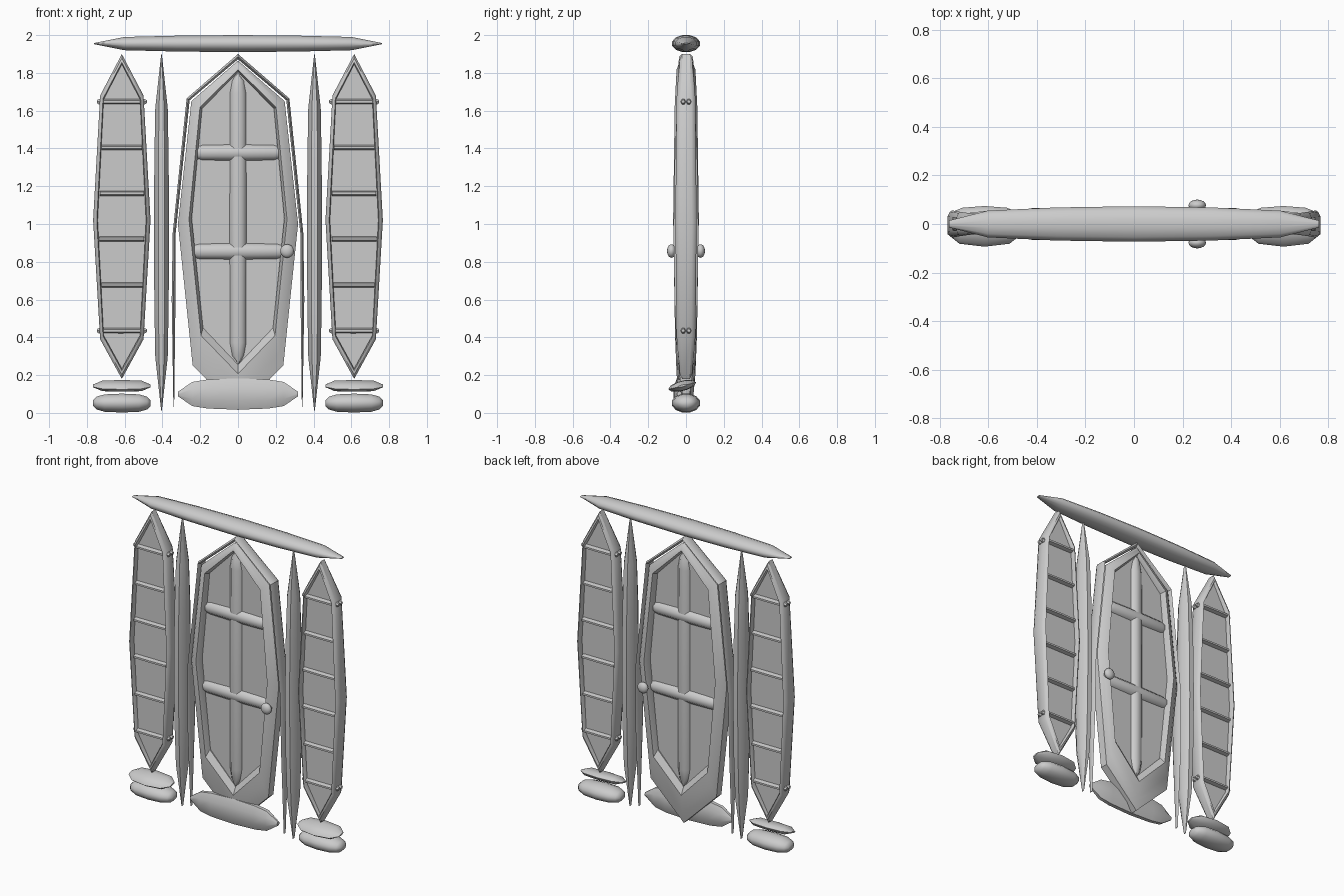
import bpy, bmesh, math
from mathutils import Vector, Matrix

cube = bpy.data.objects.get("Cube")
if cube:
    bpy.data.objects.remove(cube)

grey = bpy.data.materials.new("plain_grey")
grey.use_nodes = True
GREY = (0.6, 0.6, 0.6, 1)
grey.diffuse_color = GREY
grey.node_tree.nodes["Principled BSDF"].inputs["Base Color"].default_value = GREY


def finish(name, bm, angle=35):
    bmesh.ops.recalc_face_normals(bm, faces=bm.faces)
    mesh = bpy.data.meshes.new(name)
    bm.to_mesh(mesh)
    bm.free()
    mesh.materials.append(grey)
    ob = bpy.data.objects.new(name, mesh)
    bpy.context.collection.objects.link(ob)
    bpy.ops.object.select_all(action="DESELECT")
    ob.select_set(True)
    bpy.context.view_layer.objects.active = ob
    bpy.ops.object.shade_smooth_by_angle(angle=math.radians(angle))
    return ob


def loft(name, rings, closed=False, angle=35):
    """Skin a list of equal rings; closed joins the last ring to the first."""
    bm = bmesh.new()
    rows = [[bm.verts.new(p) for p in ring] for ring in rings]
    n = len(rows[0])
    pairs = list(zip(rows, rows[1:])) + ([(rows[-1], rows[0])] if closed else [])
    for a, b in pairs:
        for i in range(n):
            j = (i + 1) % n
            bm.faces.new((a[i], a[j], b[j], b[i]))
    if not closed:
        bm.faces.new(rows[0])
        bm.faces.new(rows[-1])
    return finish(name, bm, angle)


def spindle(name, axis, centre, sections, sides=12, tilt=0, angle=50):
    """Tapered bar along x or z; each section is (position, half width, half depth)."""
    rot = Matrix.Rotation(tilt, 3, "X")
    flat = math.cos(math.pi / sides)
    rings = []
    for t, w, d in sections:
        ring = []
        for i in range(sides):
            a = 2 * math.pi * (i + 0.5) / sides
            u, v = w * math.cos(a) / flat, d * math.sin(a) / flat
            p = Vector((t, v, u) if axis == "X" else (u, v, t))
            ring.append(Vector(centre) + rot @ p)
        rings.append(ring)
    return loft(name, rings, angle=angle)


def mirrored(half):
    """Full symmetric outline from tip to tip, given the +x half."""
    return half + [(-p[0], *p[1:]) for p in reversed(half[1:-1])]


def frame(name, cx, outer, inner, section):
    """Pointed frame; outer points are (x, z, half depth), section is (inward, depth)."""
    rings = []
    for (ox, oz, d), (ix, iz) in zip(outer, inner):
        rings.append([(cx + ox + (ix - ox) * f, k * d, oz + (iz - oz) * f)
                      for f, k in section])
    return loft(name, rings, closed=True)


def pane(name, cx, outline, half):
    rings = [[(cx + x, y, z) for x, z in outline] for y in (-half, half)]
    return loft(name, rings)


def symmetric(length, *steps):
    """Spindle sections mirrored about the middle; steps run from middle to tip."""
    full = [(-t, w, d) for t, w, d in reversed(steps) if t > 0] + list(steps)
    return [(t * length, w, d) for t, w, d in full]


def two_sided(front):
    """Frame cross-section with matching front and back."""
    return [(f, -k) for f, k in front] + [(f, k) for f, k in reversed(front)]


# Door: kite-ended slab with a recessed panel
door_outer = mirrored([(0, 1.865, .05), (.247, 1.65, .06), (.318, 1.0, .068),
                       (.24, .25, .058), (0, .015, .05)])
door_inner = mirrored([(0, 1.805), (.19, 1.61), (.245, 1.03), (.185, .45), (0, .255)])
frame("door_frame", 0, door_outer, door_inner,
      two_sided([(0, .45), (.35, .8), (.8, 1), (1, .5)]))
pane("door_panel", 0, door_inner, .022)

# Door bars
spindle("door_upright", "Z", (0, 0, 1.03),
        symmetric(.775, (0, .047, .046), (.85, .047, .044), (.94, .036, .038), (1, .004, .025)), 8)
for label, z, reach in (("upper", 1.378, .222), ("lower", .855, .242)):
    spindle(label + "_door_rail", "X", (0, 0, z),
            symmetric(reach, (0, .045, .048), (.85, .042, .046), (1, .036, .035)), 8)

# Door knobs on both faces
for label, s in (("front", -1), ("back", 1)):
    bm = bmesh.new()
    bmesh.ops.create_uvsphere(bm, u_segments=16, v_segments=10, radius=.036,
                              matrix=Matrix.Translation((.26, s * .077, .857)) @ Matrix.Diagonal((1, .65, 1, 1)))
    bmesh.ops.create_cone(bm, cap_ends=True, segments=10, radius1=.022, radius2=.022, depth=.05,
                          matrix=Matrix.Translation((.26, s * .045, .857)) @ Matrix.Rotation(math.pi / 2, 4, "X"))
    finish(label + "_knob", bm)

# Arch casing around the door, tapering into slim legs
casing_half = [(0, 1.9, 0, 1.872, .038), (.272, 1.665, .256, 1.655, .042),
               (.346, .95, .33, .95, .045), (.351, .6, .331, .6, .04),
               (.342, .03, .338, .03, .01)]
casing = [(-a, b, -c, e, d) for a, b, c, e, d in reversed(casing_half[1:])] + casing_half
loft("door_casing", [[(a, -d * .6, b), ((a + c) / 2, -d, (b + e) / 2), (c, -d * .6, e),
                      (c, d * .6, e), ((a + c) / 2, d, (b + e) / 2), (a, d * .6, b)]
                     for a, b, c, e, d in casing])

# Lintel beam
spindle("lintel", "X", (0, 0, 1.955),
        symmetric(.762, (0, .045, .073), (.42, .042, .068), (.79, .035, .055), (1, .003, .014)), 12)

# Door step, in front of the lower door tip
spindle("door_step", "X", (0, -.035, .1),
        symmetric(.318, (0, .083, .032), (.5, .077, .03), (.76, .064, .026), (1, .012, .012)), 8)

# Side lights, posts and base stones on both sides
light_outer = mirrored([(0, 1.9, .036), (.115, 1.68, .05), (.152, 1.02, .056),
                        (.115, .39, .05), (0, .18, .036)])
light_inner = mirrored([(0, 1.845), (.096, 1.66), (.128, 1.02), (.096, .41), (0, .235)])
for side, s in (("left", 1), ("right", -1)):
    cx = s * .615
    frame(side + "_sidelight_frame", cx, light_outer, light_inner,
          two_sided([(0, .55), (.4, .9), (.8, 1), (1, .8)]))
    pane(side + "_sidelight_pane", cx, light_inner, .02)
    # Crossbars, with pegs poking through the frame at the end ones
    for i in range(6):
        z = .435 + i * .2425
        reach = .122 - abs(z - 1.02) * .04
        spindle(f"{side}_crossbar_{i + 1}", "X", (cx, 0, z),
                symmetric(reach, (0, .014, .044), (1, .014, .042)), 8)
        if i in (0, 5):
            for label, y in (("front", -.015), ("back", .015)):
                spindle(f"{side}_{label}_peg_{i + 1}", "X", (cx, y, z),
                        symmetric(.132, (0, .008, .008), (.92, .014, .012), (1, .008, .008)), 6)
    spindle(side + "_post", "Z", (s * .405, 0, .955),
            symmetric(.942, (0, .04, .066), (.4, .038, .06), (.7, .033, .048), (1, .002, .008)), 8)
    spindle(side + "_upper_stone", "X", (cx, -.02, .143),
            symmetric(.152, (0, .026, .072), (.68, .024, .06), (1, .005, .022)), 10, .25)
    spindle(side + "_lower_stone", "X", (cx, 0, .052),
            symmetric(.152, (0, .05, .074), (.6, .046, .067), (.88, .034, .05), (1, .016, .028)), 12)
